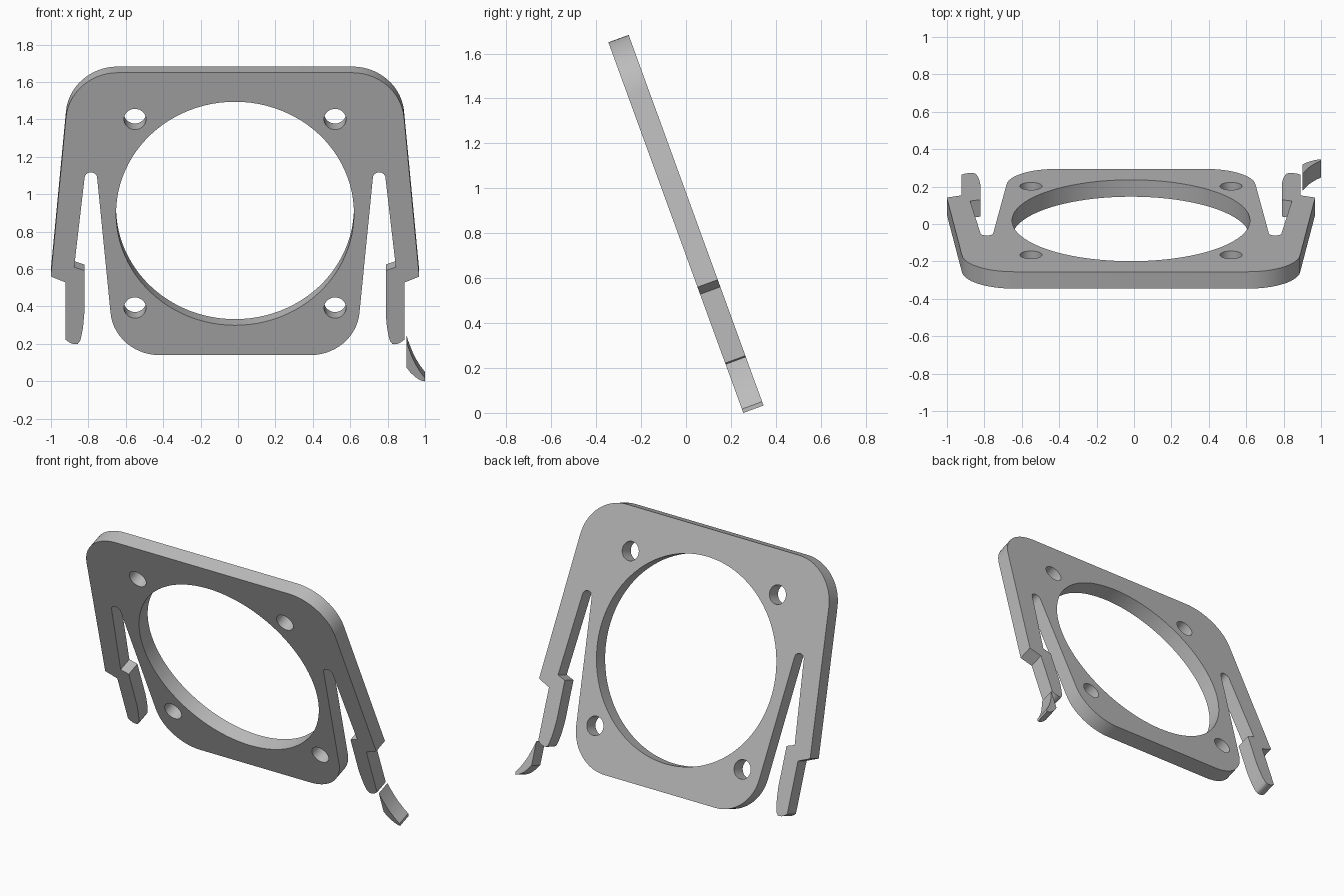
import bpy, bmesh, math
from mathutils import Matrix, Vector

old = bpy.data.objects.get("Cube")
if old:
    bpy.data.objects.remove(old, do_unlink=True)

TILT = math.radians(20)
THICK = 0.096
CENTRE_X = -0.016

grey = bpy.data.materials.new("plain_grey")
grey.use_nodes = True
grey.diffuse_color = (0.5, 0.5, 0.5, 1)
grey.node_tree.nodes["Principled BSDF"].inputs["Base Color"].default_value = (0.5, 0.5, 0.5, 1)


def rounded(corners, steps=14):
    """Closed outline from (x, height, tangent length) corners; length 0 stays sharp."""
    pts = [Vector((x, h / math.cos(TILT))) for x, h, t in corners]
    out = []
    for i, (x, h, t) in enumerate(corners):
        p = pts[i]
        if t == 0:
            out.append(p)
            continue
        a = (pts[i - 1] - p).normalized()
        b = (pts[(i + 1) % len(pts)] - p).normalized()
        half = a.angle(b) / 2
        radius = t * math.tan(half)
        centre = p + (a + b).normalized() * (t / math.cos(half))
        start, end = p + a * t - centre, p + b * t - centre
        sweep = start.angle(end)
        for k in range(steps + 1):
            f = k / steps
            arm = (start * math.sin((1 - f) * sweep) + end * math.sin(f * sweep)) / math.sin(sweep)
            out.append(centre + arm.normalized() * radius)
    return out


def circle(x, h, radius, count):
    v = h / math.cos(TILT)
    return [Vector((x + radius * math.cos(math.tau * k / count),
                    v + radius * math.sin(math.tau * k / count))) for k in range(count)]


def plate(name, loops, shift):
    """Fill the loops, give them thickness and lean the sheet back."""
    bm = bmesh.new()
    edges = []
    for loop in loops:
        vs = [bm.verts.new((p.x, 0, p.y)) for p in loop]
        edges += [bm.edges.new((vs[i - 1], vs[i])) for i in range(len(vs))]
    bmesh.ops.triangle_fill(bm, use_beauty=True, use_dissolve=False, edges=edges)
    new = bmesh.ops.extrude_face_region(bm, geom=bm.faces[:])["geom"]
    bmesh.ops.translate(bm, verts=[g for g in new if isinstance(g, bmesh.types.BMVert)],
                        vec=(0, THICK, 0))
    bmesh.ops.recalc_face_normals(bm, faces=bm.faces[:])
    place = Matrix.Translation((shift, 0.255, 0)) @ Matrix.Rotation(TILT, 4, 'X')
    bmesh.ops.transform(bm, matrix=place, verts=bm.verts[:])
    mesh = bpy.data.meshes.new(name)
    bm.to_mesh(mesh)
    bm.free()
    mesh.materials.append(grey)
    obj = bpy.data.objects.new(name, mesh)
    bpy.context.collection.objects.link(obj)
    bpy.ops.object.select_all(action='DESELECT')
    obj.select_set(True)
    bpy.context.view_layer.objects.active = obj
    bpy.ops.object.shade_smooth_by_angle(angle=math.radians(30))
    return obj


# Frame with a spring arm on each side: half outline, then mirrored
half = [
    (0.881, 1.65, 0.255),                                              # top corner
    (0.985, 0.56, 0), (0.905, 0.528, 0),                               # shoulder
    (0.905, 0.222, 0), (0.868, 0.194, 0.03), (0.832, 0.202, 0.02),     # arm tip
    (0.814, 0.27, 0.045), (0.806, 0.36, 0),
    (0.806, 0.592, 0), (0.86, 0.61, 0),                                # inner step
    (0.801, 1.117, 0.03), (0.740, 1.117, 0.03),                        # slot top
    (0.643, 0.14, 0.24),                                               # bottom corner
]
outline = half + [(-x, h, t) for x, h, t in reversed(half)]
MID = 0.897
holes = [circle(0, MID, 0.636, 96)]
for sx in (-1, 1):
    for sz in (-1, 1):
        holes.append(circle(sx * 0.535, MID + sz * 0.504, 0.059, 32))
plate("mounting_frame", [rounded(outline)] + holes, CENTRE_X)

# Loose curved hook beside the left arm
hook = [(0.9, 0.217), (0.909, 0.187), (0.92, 0.158), (0.934, 0.122), (0.95, 0.09),
        (0.973, 0.052), (1.0, 0.017), (1.0, 0.0), (0.985, 0.002), (0.965, 0.011),
        (0.945, 0.025), (0.922, 0.047), (0.9, 0.075)]
plate("latch_hook", [rounded([(x, h, 0) for x, h in hook])], 0)
